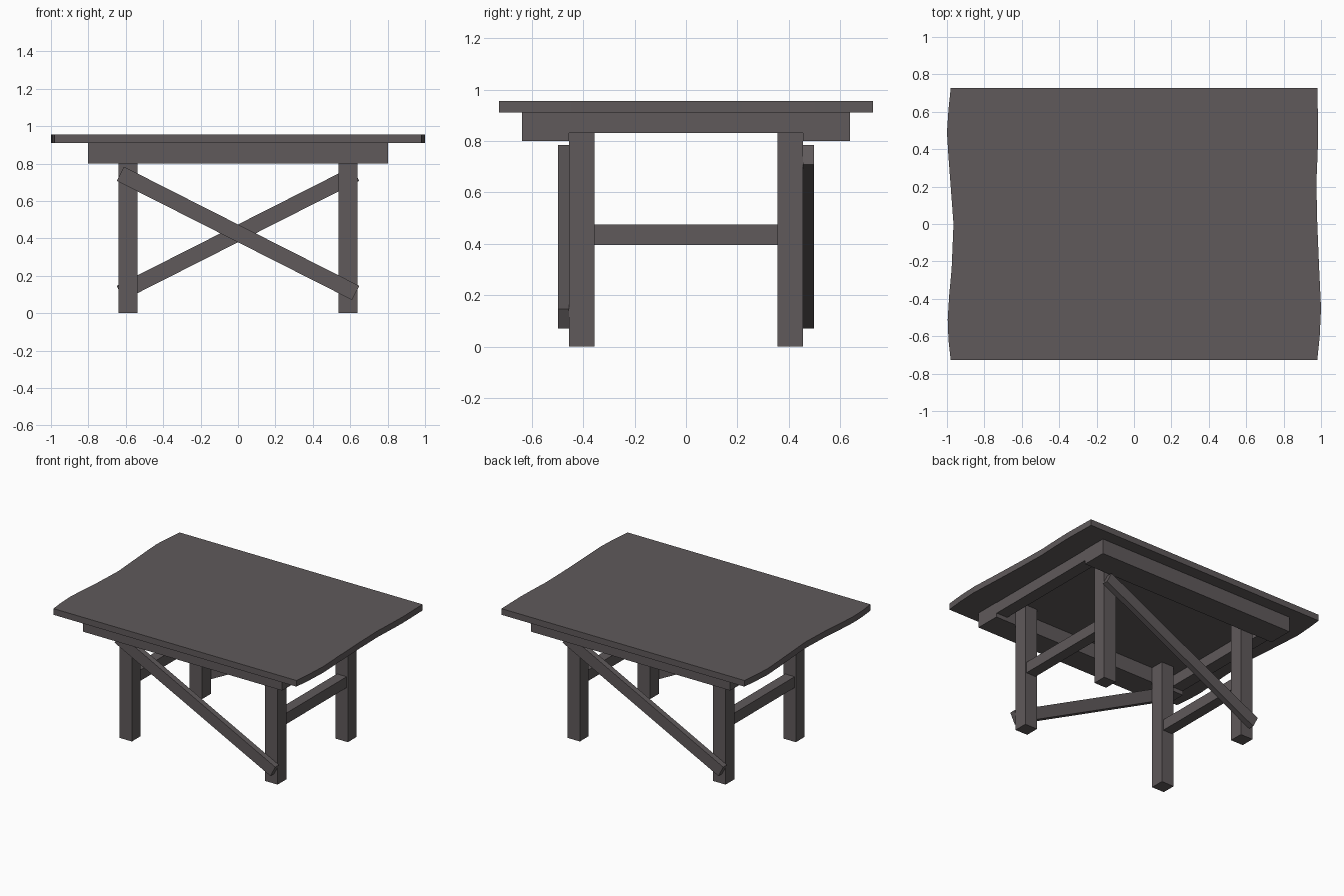
import bpy, bmesh, math
from mathutils import Matrix

if "Cube" in bpy.data.objects:
    bpy.data.objects.remove(bpy.data.objects["Cube"])

wood = bpy.data.materials.new("dark grey brown wood")
wood.diffuse_color = (0.115, 0.101, 0.104, 1)
wood.use_nodes = True
wood.node_tree.nodes["Principled BSDF"].inputs["Base Color"].default_value = wood.diffuse_color


def finish(name, bm):
    bmesh.ops.recalc_face_normals(bm, faces=bm.faces)
    mesh = bpy.data.meshes.new(name)
    bm.to_mesh(mesh)
    bm.free()
    mesh.materials.append(wood)
    obj = bpy.data.objects.new(name, mesh)
    bpy.context.collection.objects.link(obj)
    return obj


def box(name, x, y, z, angle=0):
    """Box from (min, max) pairs, turned about its centre in the xz plane."""
    spans = (x, y, z)
    size = [b - a for a, b in spans]
    centre = [(a + b) / 2 for a, b in spans]
    bm = bmesh.new()
    bmesh.ops.create_cube(bm, size=1, matrix=Matrix.Translation(centre)
                          @ Matrix.Rotation(angle, 4, 'Y')
                          @ Matrix.Diagonal((*size, 1)))
    return finish(name, bm)


# Tabletop with live, wavy ends
left = [(-.98, .727), (-.992, .61), (-1, .49), (-.992, .36), (-.98, .2),
        (-.965, 0), (-.975, -.24), (-.988, -.38), (-.996, -.51),
        (-.992, -.62), (-.98, -.727)]
right = [(.98, -.727), (.993, -.6), (1, -.45), (.99, -.24), (.98, 0),
         (.975, .22), (.982, .38), (.985, .5), (.98, .727)]
bm = bmesh.new()
base = bm.faces.new([bm.verts.new((x, y, .91)) for x, y in left + right])
ext = bmesh.ops.extrude_face_region(bm, geom=[base], use_keep_orig=True)
for v in ext["geom"]:
    if isinstance(v, bmesh.types.BMVert):
        v.co.z = .955
finish("tabletop", bm)

# Long beams, legs and diagonal braces on the front and back
rise, run = .637, 1.258
length = math.hypot(rise, run)
for side, s in (("front", -1), ("back", 1)):
    def ys(a, b):
        return tuple(sorted((s * a, s * b)))
    box(side + "_beam", (-.803, .803), ys(.455, .638), (.80, .91))
    box(side + "_brace", (-length / 2, length / 2), ys(.455, .497),
        (.427 - .0425, .427 + .0425), -s * math.atan2(rise, run))
    for end, e in (("left", -1), ("right", 1)):
        box(f"{side}_{end}_leg", tuple(sorted((e * .538, e * .638))),
            ys(.355, .455), (0, .91))

# Cross beams and stretchers at each end
for end, e in (("left", -1), ("right", 1)):
    box(end + "_cross_beam", tuple(sorted((e * .71, e * .80))),
        (-.455, .455), (.83, .91))
    box(end + "_stretcher", tuple(sorted((e * .55, e * .628))),
        (-.355, .355), (.395, .475))
